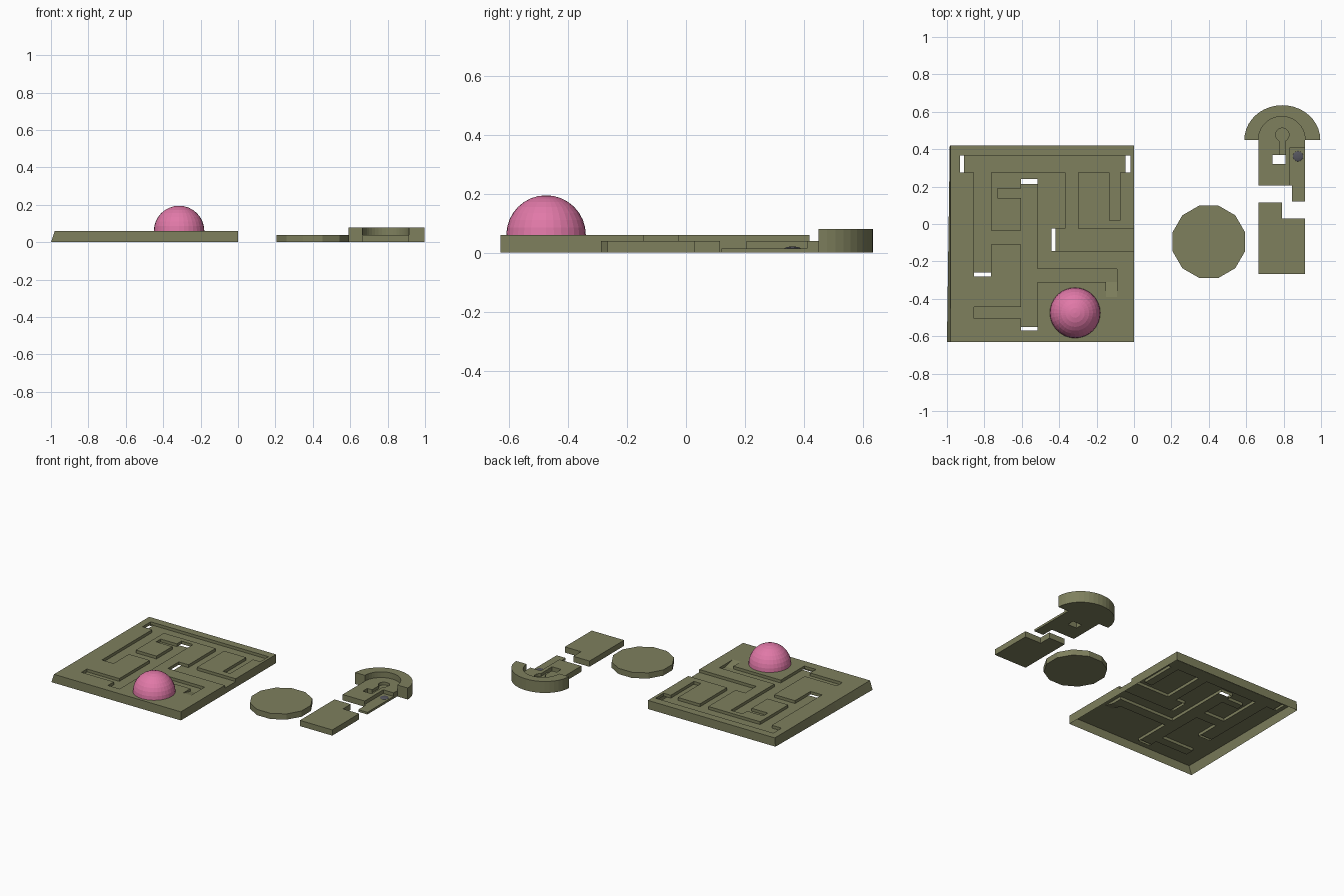
import bpy, bmesh, math

if "Cube" in bpy.data.objects:
    bpy.data.objects.remove(bpy.data.objects["Cube"])


def material(name, rgb):
    m = bpy.data.materials.new(name)
    m.diffuse_color = (*rgb, 1)
    m.use_nodes = True
    m.node_tree.nodes["Principled BSDF"].inputs["Base Color"].default_value = m.diffuse_color
    return m


OLIVE = material("olive", (0.21, 0.215, 0.11))
PINK = material("pink", (0.75, 0.19, 0.39))
GREY = material("dark_grey", (0.09, 0.09, 0.11))


def finish(name, bm, mat):
    me = bpy.data.meshes.new(name)
    bm.to_mesh(me)
    bm.free()
    me.materials.append(mat)
    ob = bpy.data.objects.new(name, me)
    bpy.context.collection.objects.link(ob)
    return ob


def prism(name, pts, z0, z1, mat=OLIVE):
    """Extrude a flat outline from z0 up to z1."""
    bm = bmesh.new()
    f = bm.faces.new([bm.verts.new((x, y, z0)) for x, y in pts])
    ext = bmesh.ops.extrude_face_region(bm, geom=[f])
    for v in ext["geom"]:
        if isinstance(v, bmesh.types.BMVert):
            v.co.z = z1
    bmesh.ops.recalc_face_normals(bm, faces=bm.faces)
    return finish(name, bm, mat)


def rect(x0, x1, y0, y1):
    return [(x0, y0), (x1, y0), (x1, y1), (x0, y1)]


def arc(cx, cy, rx, ry, a0, a1, n):
    return [(cx + rx * math.cos(math.radians(a0 + (a1 - a0) * i / n)),
             cy + ry * math.sin(math.radians(a0 + (a1 - a0) * i / n))) for i in range(n + 1)]


def cut(ob, cutter):
    cutter.hide_render = True
    mod = ob.modifiers.new("cut", 'BOOLEAN')
    mod.operation = 'DIFFERENCE'
    mod.solver = 'EXACT'
    mod.object = cutter
    bpy.context.view_layer.objects.active = ob
    bpy.ops.object.modifier_apply(modifier=mod.name)
    bpy.data.objects.remove(cutter)


def dome(name, x, y, z, r, h, seg, rings, mat):
    bm = bmesh.new()
    bmesh.ops.create_uvsphere(bm, u_segments=seg, v_segments=rings, radius=1)
    bmesh.ops.bisect_plane(bm, geom=bm.verts[:] + bm.edges[:] + bm.faces[:], dist=1e-5,
                           plane_co=(0, 0, 0), plane_no=(0, 0, 1), clear_inner=True)
    for v in bm.verts:
        v.co = (x + v.co.x * r, y + v.co.y * r, z + v.co.z * h)
    return finish(name, bm, mat)


# Maze board: open-bottomed sheet with sunken channels (x0, x1, y0, y1)
TOP, FLOOR = 0.06, 0.04
X0, X1, Y0, Y1 = -0.98, 0.0, -0.63, 0.42
channels = [(-.93, -.02, .275, .365), (-.855, -.765, -.28, .275),
            (-.765, -.515, -.11, -.035), (-.605, -.515, -.57, .24),
            (-.73, -.605, .14, .19), (-.855, -.605, -.505, -.445),
            (-.365, -.30, -.025, .275), (-.44, 0, -.145, -.025),
            (-.13, -.075, .02, .275), (-.515, -.09, -.31, -.24)]
holes = [(-.93, -.91, .275, .365), (-.045, -.02, .275, .365),
         (-.605, -.515, .215, .24), (-.855, -.765, -.28, -.26),
         (-.44, -.42, -.145, -.025), (-.605, -.515, -.57, -.55)]
ramp = (-.15, -.09, -.39, -.31)


def inside(r, x, y):
    return r[0] < x < r[1] and r[2] < y < r[3]


def height(cx, cy, y):
    """Surface height at y, for the cell whose middle is (cx, cy)."""
    if not (X0 < cx < X1 and Y0 < cy < Y1):
        return 0.0
    if inside(ramp, cx, cy):
        return TOP - (TOP - FLOOR) * (y - ramp[2]) / (ramp[3] - ramp[2])
    return FLOOR if any(inside(r, cx, cy) for r in channels) else TOP


def build_board():
    rs = channels + holes + [ramp, (X0, X1, Y0, Y1)]
    xs = sorted({v for r in rs for v in r[:2]})
    ys = sorted({v for r in rs for v in r[2:]})
    xm = [X0 - 1] + [(a + b) / 2 for a, b in zip(xs, xs[1:])] + [X1 + 1]
    ym = [Y0 - 1] + [(a + b) / 2 for a, b in zip(ys, ys[1:])] + [Y1 + 1]
    bm = bmesh.new()
    verts = {}

    def face(pts):
        loop = []
        for p in pts:
            k = tuple(round(c, 5) for c in p)
            if k not in verts:
                verts[k] = bm.verts.new(k)
            if verts[k] not in loop:
                loop.append(verts[k])
        if len(loop) > 2:
            bm.faces.new(loop)

    def wall(a, b, c1, c2):
        face([(*a, height(*c1, a[1])), (*b, height(*c1, b[1])),
              (*b, height(*c2, b[1])), (*a, height(*c2, a[1]))])

    for i in range(1, len(xm) - 1):
        for j in range(1, len(ym) - 1):
            if not any(inside(h, xm[i], ym[j]) for h in holes):
                face([(x, y, height(xm[i], ym[j], y))
                      for x, y in rect(xs[i - 1], xs[i], ys[j - 1], ys[j])])
    for i, x in enumerate(xs):
        for j in range(1, len(ym) - 1):
            wall((x, ys[j - 1]), (x, ys[j]), (xm[i], ym[j]), (xm[i + 1], ym[j]))
    for j, y in enumerate(ys):
        for i in range(1, len(xm) - 1):
            wall((xs[i - 1], y), (xs[i], y), (xm[i], ym[j]), (xm[i], ym[j + 1]))
    # left side flares outward at the foot, more so at the front
    for v in bm.verts:
        if v.co.z < 0.001 and v.co.x < X0 + 0.001:
            v.co.x = -1.0 + 0.015 * (v.co.y - Y0) / (Y1 - Y0)
    bmesh.ops.recalc_face_normals(bm, faces=bm.faces)
    if sum(f.normal.z * f.calc_area() for f in bm.faces) < 0:
        bmesh.ops.reverse_faces(bm, faces=bm.faces)
    bmesh.ops.dissolve_limit(bm, angle_limit=0.01, verts=bm.verts, edges=bm.edges)
    return finish("maze_board", bm, OLIVE)


build_board()

# Pink dome on the board
dome("pink_dome", -0.315, -0.475, TOP, 0.135, 0.135, 32, 16, PINK)

# Twelve-sided disc
prism("disc", arc(0.4, -0.095, 0.2, 0.2, 15, 345, 11), 0, 0.04)

# Stepped block
prism("stepped_block", [(.665, -.267), (.915, -.267), (.915, .03), (.79, .03),
                        (.79, .115), (.665, .115)], 0, 0.04)

# Landing slab with a sunken strip, keyhole groove and opening
slab = prism("landing_slab", [(.665, .205), (.845, .205), (.845, .12), (.915, .12)]
             + arc(.79, .45, .125, .125, 0, 180, 20), 0, 0.04)
cut(slab, prism("strip_cutter", rect(.835, .95, .10, .41), 0.015, 0.1))
cut(slab, prism("hole_cutter", rect(.74, .81, .32, .37), -0.1, 0.1))
keyhole = arc(.793, .477, .036, .036, -64, 244, 16) + [(.777, .36), (.809, .36)]
cut(slab, prism("keyhole_cutter", keyhole, 0.02, 0.1))

# Half-ring wall around the slab
prism("half_ring", arc(.793, .45, .203, .185, 0, 180, 20)
      + arc(.79, .45, .125, .125, 180, 0, 20), 0, 0.08)

# Small grey button on the sunken strip
dome("grey_button", 0.877, 0.362, 0.013, 0.029, 0.008, 16, 8, GREY)
